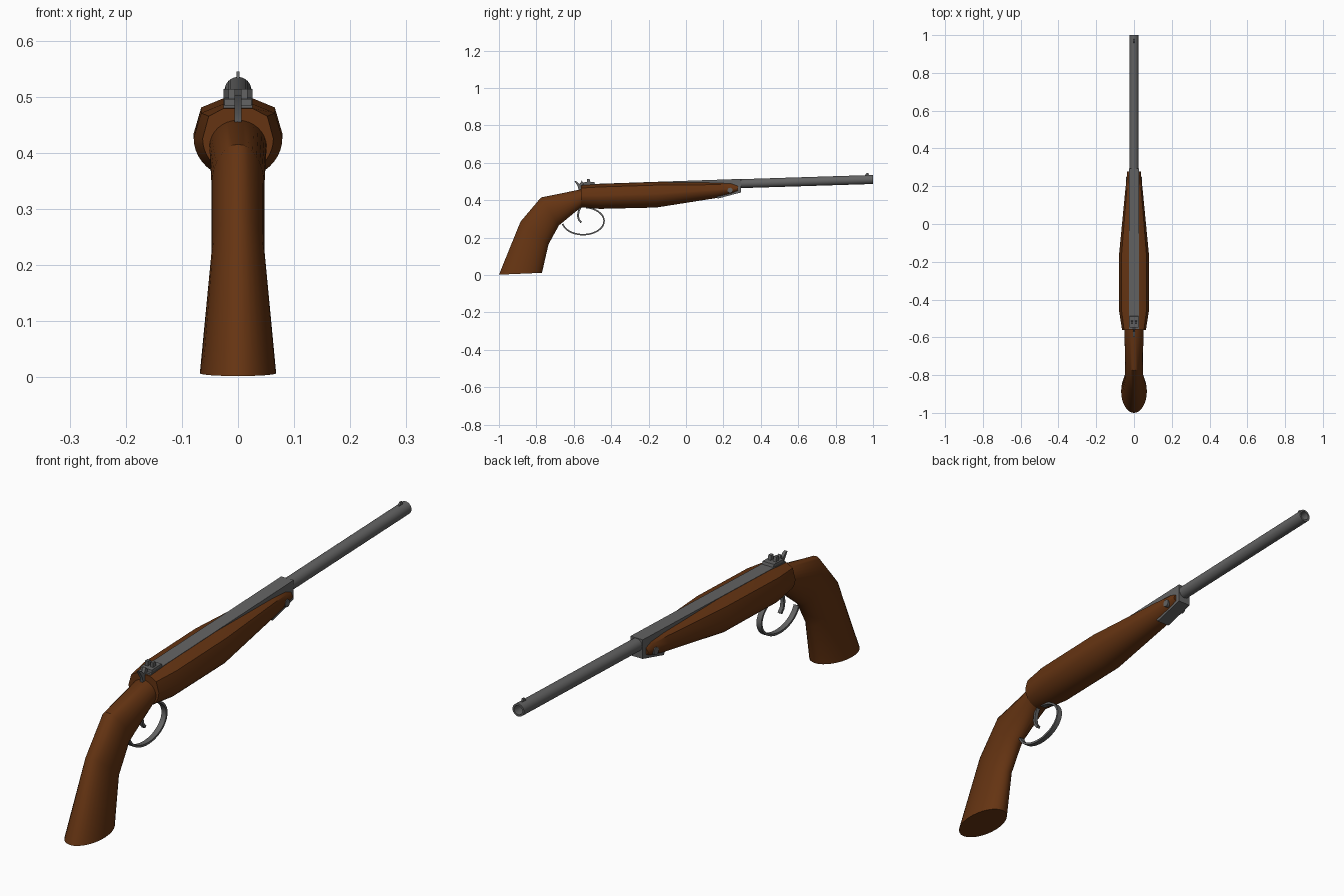
import bpy, bmesh, math
from mathutils import Vector

if "Cube" in bpy.data.objects:
    bpy.data.objects.remove(bpy.data.objects["Cube"])


def material(name, rgb):
    m = bpy.data.materials.new(name)
    m.diffuse_color = (*rgb, 1)
    m.use_nodes = True
    m.node_tree.nodes["Principled BSDF"].inputs["Base Color"].default_value = m.diffuse_color
    return m


WOOD = material("walnut brown", (0.13, 0.034, 0.006))
STEEL = material("dark steel grey", (0.125, 0.125, 0.125))


def finish(name, bm, mat):
    bmesh.ops.recalc_face_normals(bm, faces=bm.faces)
    mesh = bpy.data.meshes.new(name)
    bm.to_mesh(mesh)
    bm.free()
    mesh.materials.append(mat)
    ob = bpy.data.objects.new(name, mesh)
    bpy.context.collection.objects.link(ob)
    return ob


def loft(name, rings, mat):
    """Skin a list of equal-length closed rings and cap both ends."""
    bm = bmesh.new()
    vs = [[bm.verts.new(p) for p in r] for r in rings]
    n = len(rings[0])
    for a, b in zip(vs, vs[1:]):
        for i in range(n):
            j = (i + 1) % n
            bm.faces.new((a[i], a[j], b[j], b[i]))
    bm.faces.new(vs[0])
    bm.faces.new(vs[-1])
    return finish(name, bm, mat)


def plate(name, yz, half, mat, x=0):
    """Side profile extruded across x."""
    return loft(name, [[(x + s * half, y, z) for y, z in yz] for s in (-1, 1)], mat)


def strap(name, path, half, thick, mat):
    """Flat band following a path in the side plane; thick is a list or number."""
    rings = []
    for i, (y, z) in enumerate(path):
        p, q = path[max(i - 1, 0)], path[min(i + 1, len(path) - 1)]
        t = Vector((0, q[0] - p[0], q[1] - p[1])).normalized()
        n = Vector((0, -t.z, t.y)) * thick / 2
        c, w = Vector((0, y, z)), Vector((half, 0, 0))
        rings.append([c - n - w, c - n + w, c + n + w, c + n - w])
    return loft(name, rings, mat)


# Grip: oval sections given by rear point, front point and half width
def oval(back, front, w, n=32):
    b, f = Vector((0, *back)), Vector((0, *front))
    c, a = (b + f) / 2, (f - b) / 2
    return [c + a * math.cos(2 * math.pi * i / n)
            + Vector((w * math.sin(2 * math.pi * i / n), 0, 0)) for i in range(n)]


loft("grip", [
    oval((-1.0, 0.002), (-0.77, 0.012), 0.068),
    oval((-0.885, 0.285), (-0.735, 0.165), 0.047),
    oval((-0.775, 0.415), (-0.68, 0.265), 0.047),
    oval((-0.562, 0.458), (-0.562, 0.362), 0.051),
    oval((-0.54, 0.458), (-0.54, 0.365), 0.051)], WOOD)


# Fore stock: rounded belly with bevelled shoulders
def stock_ring(y, w, top, bottom, n=20):
    h = top - bottom
    cz = bottom + 0.54 * h
    ring = [(-0.026, y, top), (0.026, y, top), (max(0.83 * w, 0.03), y, top - 0.12 * h)]
    for i in range(n + 1):
        a = math.pi * i / n
        ring.append((w * math.cos(a), y, cz - (cz - bottom) * math.sin(a)))
    ring.append((-max(0.83 * w, 0.03), y, top - 0.12 * h))
    return ring


loft("fore_stock", [stock_ring(*r) for r in (
    (-0.562, 0.063, 0.479, 0.362), (-0.46, 0.079, 0.487, 0.354),
    (-0.16, 0.079, 0.497, 0.361), (0.17, 0.047, 0.493, 0.413),
    (0.245, 0.039, 0.488, 0.430), (0.277, 0.036, 0.476, 0.446))], WOOD)

# Receiver bed running along the stock, with the deeper hinge block in front
plate("receiver", [(-0.557, 0.455), (-0.557, 0.485), (0.295, 0.514),
                   (0.295, 0.442), (0.17, 0.409), (0.14, 0.45)], 0.026, STEEL)


# Barrel with an open bore
def circle(y, z, r, n=32):
    return [(r * math.cos(2 * math.pi * i / n), y,
             z + r * math.sin(2 * math.pi * i / n)) for i in range(n)]


loft("barrel", [circle(0.27, 0.488, 0.024), circle(1.0, 0.511, 0.024),
                circle(1.0, 0.511, 0.017), circle(0.85, 0.506, 0.017)], STEEL)

# Front sight blade
plate("front_sight", [(0.955, 0.53), (0.965, 0.545), (0.975, 0.545), (0.98, 0.53)],
      0.003, STEEL)

# Hinge pin through the stock cheeks
loft("hinge_pin", [[(x, 0.236 + 0.014 * math.cos(a), 0.453 + 0.014 * math.sin(a))
                    for a in (2 * math.pi * i / 20 for i in range(20))]
                   for x in (-0.042, 0.042)], STEEL)

# Rear sight: base and two ears
plate("rear_sight_base", [(-0.548, 0.48), (-0.548, 0.496), (-0.49, 0.498), (-0.485, 0.48)],
      0.024, STEEL)
for side in (-1, 1):
    plate("rear_sight_ear", [(-0.53, 0.49), (-0.53, 0.514), (-0.515, 0.514), (-0.51, 0.49)],
          0.006, STEEL, side * 0.011)

# Hammer with swept spur
plate("hammer", [(-0.545, 0.45), (-0.575, 0.45), (-0.577, 0.472), (-0.597, 0.503),
                 (-0.585, 0.501), (-0.568, 0.486), (-0.558, 0.505), (-0.545, 0.49)],
      0.006, STEEL)

# Trigger guard bow
arc = [math.radians(-168 + 250 * i / 28) for i in range(29)]
strap("trigger_guard", [(-0.55 + 0.112 * math.cos(a), 0.289 + 0.073 * math.sin(a))
                        for a in arc], 0.010, 0.008, STEEL)

# Curved trigger
strap("trigger", [(-0.558, 0.375), (-0.573, 0.345), (-0.578, 0.318),
                  (-0.573, 0.296), (-0.56, 0.281)], 0.007, 0.010, STEEL)

# Smooth shading with crisp edges
for ob in bpy.context.collection.objects:
    ob.select_set(True)
    bpy.context.view_layer.objects.active = ob
bpy.ops.object.shade_smooth_by_angle(angle=math.radians(30))
